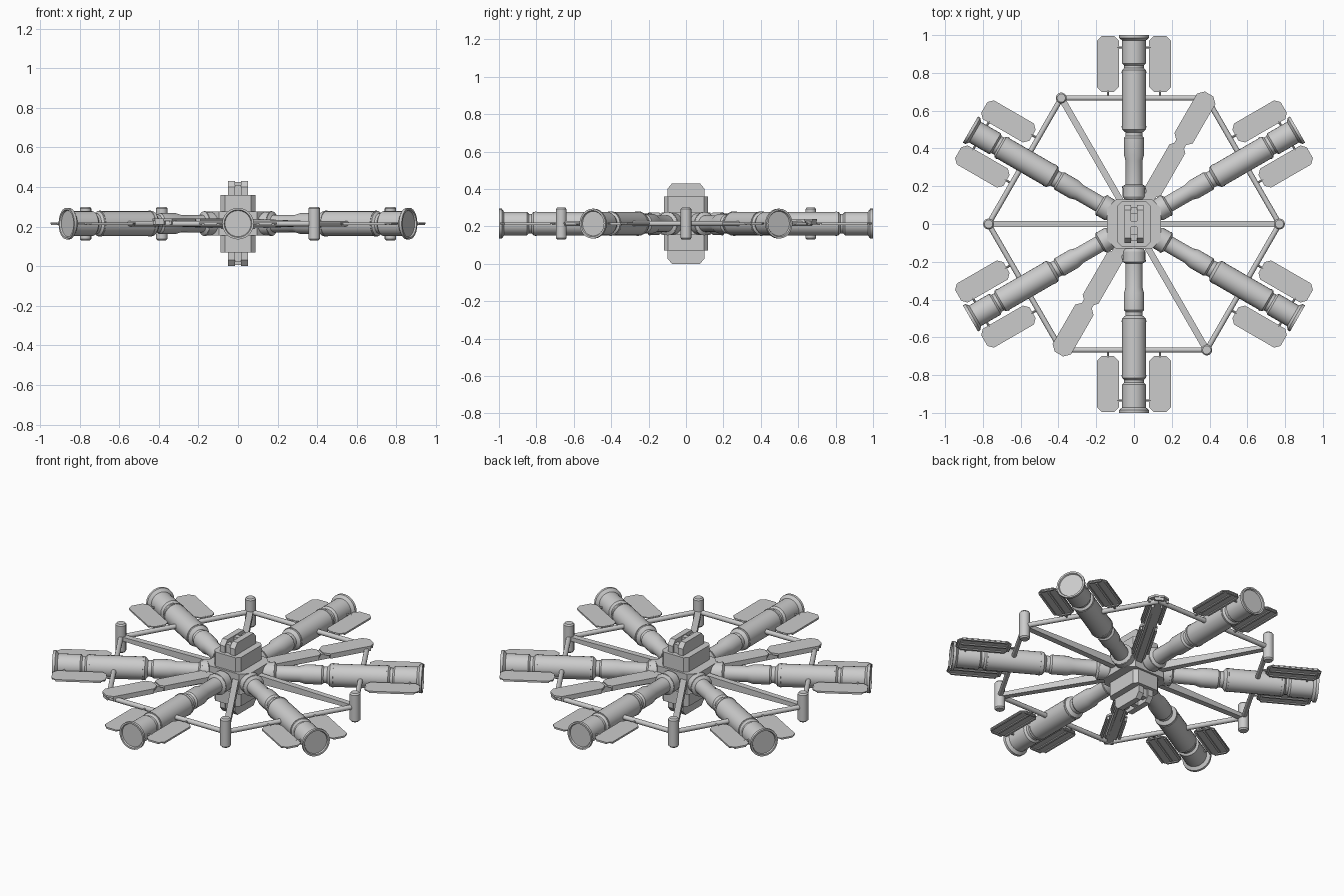
import bpy, bmesh
from math import radians, pi, sin, cos
from mathutils import Matrix, Vector

if "Cube" in bpy.data.objects:
    bpy.data.objects.remove(bpy.data.objects["Cube"])

ZC = 0.215  # height of the station's mid plane


def spin(deg):
    return Matrix.Translation((0, 0, ZC)) @ Matrix.Rotation(radians(deg), 4, 'Z')


def finish(name, bm, mat, smooth=False):
    bmesh.ops.recalc_face_normals(bm, faces=bm.faces)
    me = bpy.data.meshes.new(name)
    bm.to_mesh(me)
    bm.free()
    me.transform(mat)
    ob = bpy.data.objects.new(name, me)
    bpy.context.collection.objects.link(ob)
    if smooth:
        bpy.ops.object.select_all(action='DESELECT')
        ob.select_set(True)
        bpy.context.view_layer.objects.active = ob
        bpy.ops.object.shade_smooth_by_angle(angle=radians(32))
    return ob


def add_prism(bm, pts, lo, hi, place=lambda a, b, h: (a, b, h)):
    """Extrude a 2D outline from lo to hi."""
    rows = [[bm.verts.new(place(a, b, h)) for a, b in pts] for h in (lo, hi)]
    n = len(pts)
    bm.faces.new(rows[0])
    bm.faces.new(rows[1])
    for i in range(n):
        j = (i + 1) % n
        bm.faces.new((rows[0][i], rows[0][j], rows[1][j], rows[1][i]))


def chamfered(a0, a1, b0, b1, c):
    return [(a0 + c, b0), (a1 - c, b0), (a1, b0 + c), (a1, b1 - c),
            (a1 - c, b1), (a0 + c, b1), (a0, b1 - c), (a0, b0 + c)]


def add_box(bm, x0, x1, y0, y1, z0, z1):
    add_prism(bm, [(x0, y0), (x1, y0), (x1, y1), (x0, y1)], z0, z1)


def lathe(name, profile, mat, n=24):
    """Closed revolve of (distance, radius) points about local X."""
    bm = bmesh.new()
    rings = [[bm.verts.new((d, r * cos(2 * pi * i / n), r * sin(2 * pi * i / n)))
              for i in range(n)] for d, r in profile]
    for a, b in zip(rings, rings[1:]):
        for i in range(n):
            j = (i + 1) % n
            bm.faces.new((a[i], a[j], b[j], b[i]))
    bm.faces.new(rings[0])
    bm.faces.new(rings[-1])
    return finish(name, bm, mat, True)


def tube(name, p, q, r, n=12):
    d = Vector(q) - Vector(p)
    mat = Matrix.Translation(p) @ d.to_track_quat('X', 'Z').to_matrix().to_4x4()
    return lathe(name, [(0, r), (d.length, r)], mat, n)


def panel(name, a0, a1, b0, b1, c, top, plate, depth, mat):
    """Chamfered plate with frame ribs on its underside."""
    bm = bmesh.new()
    add_prism(bm, chamfered(a0, a1, b0, b1, c), top - plate, top)
    w = 0.012
    low, high = top - plate - depth, top - plate
    for b in (b0 + 0.002, (b0 + b1 - w) / 2, b1 - w - 0.002):
        add_box(bm, a0 + c, a1 - c, b, b + w, low, high)
    for a in (a0 + 0.004, a1 - w - 0.004):
        add_box(bm, a, a + w, b0 + c, b1 - c, low, high)
    return finish(name, bm, mat)


# Six docking arms with stepped tubes and recessed end caps
arm = [(0.08, 0.05), (0.13, 0.05), (0.145, 0.06), (0.20, 0.06), (0.21, 0.044),
       (0.335, 0.044), (0.365, 0.053), (0.455, 0.053), (0.465, 0.045),
       (0.485, 0.045), (0.50, 0.063), (0.815, 0.063), (0.825, 0.052),
       (0.84, 0.052), (0.85, 0.063), (0.972, 0.063), (0.985, 0.08),
       (1.0, 0.08), (1.0, 0.070), (0.992, 0.066)]
for k in range(6):
    m = spin(30 + 60 * k)
    lathe(f"arm_{k}", arm, m)
    for r in (0.19, 0.51, 0.80):
        rad = 0.0625 if r < 0.3 else 0.0655
        lathe(f"arm_band_{k}", [(r, rad - 0.01), (r, rad), (r + 0.008, rad),
                                (r + 0.008, rad - 0.01)], m)
    # Paired wing panels beside the arm end, with their pegs
    for s in (-1, 1):
        b0, b1 = sorted((s * 0.08, s * 0.196))
        panel(f"wing_panel_{k}", 0.70, 0.995, b0, b1, 0.025, 0.005, 0.006, 0.006, m)
        tube(f"wing_peg_{k}", m @ Vector((0.935, s * 0.05, 0)),
             m @ Vector((0.935, s * 0.09, 0)), 0.006, 8)
        tube(f"wing_strut_{k}", m @ Vector((0.665, s * 0.138, 0)),
             m @ Vector((0.71, s * 0.138, 0)), 0.006, 8)

# Outer hexagonal ring, spokes, posts and the two long panels
R = 0.77
for k in range(6):
    m = spin(60 * k)
    tube(f"ring_tube_{k}", m @ Vector((R, 0, 0)),
         spin(60 * k + 60) @ Vector((R, 0, 0)), 0.014)
    bm = bmesh.new()
    side = [(0.08, -0.025), (R, -0.011), (R, 0.011), (0.08, 0.025)]
    add_prism(bm, side, -0.017, 0.017, lambda a, b, h: (a, h, b))
    finish(f"spoke_{k}", bm, m)
    if k in (1, 4):
        panel("long_panel_outer", 0.495, 0.795, -0.056, 0.056, 0.03, 0.026, 0.012, 0.018, m)
        panel("long_panel_inner", 0.18, 0.48, -0.048, 0.048, 0.02, 0.026, 0.012, 0.018, m)
        bm = bmesh.new()
        add_box(bm, 0.12, 0.72, -0.03, 0.03, -0.012, 0.02)
        finish("long_panel_beam", bm, m)
    else:
        up = m @ Matrix.Translation((R, 0, 0)) @ Matrix.Rotation(-pi / 2, 4, 'Y')
        lathe(f"post_{k}", [(-0.085, 0.022), (-0.077, 0.029), (0.077, 0.029),
                            (0.085, 0.022)], up, 16)

# Hub: wide core, tall block and side cheeks
flat = spin(0)
bm = bmesh.new()
add_prism(bm, chamfered(-0.142, 0.142, -0.13, 0.13, 0.045), -0.06, 0.06)
finish("hub_core", bm, flat)
bm = bmesh.new()
add_prism(bm, chamfered(-0.088, 0.088, -0.118, 0.118, 0.022), -0.145, 0.145)
finish("hub_block", bm, flat)

# Slotted caps, mirrored above and below
across = lambda a, b, h: (h, a, b)
for s, label in ((1, "top"), (-1, "bottom")):
    bm = bmesh.new()
    cap = [(-0.1, 0.13 * s), (-0.1, 0.185 * s), (-0.075, 0.215 * s),
           (0.075, 0.215 * s), (0.1, 0.185 * s), (0.1, 0.13 * s)]
    for x0, x1 in ((-0.05, -0.016), (0.016, 0.05)):
        add_prism(bm, cap, x0, x1, across)
    z0, z1 = sorted((0.13 * s, 0.195 * s))
    add_box(bm, -0.016, 0.016, -0.09, -0.055, z0, z1)
    add_box(bm, -0.016, 0.016, 0.055, 0.09, z0, z1)
    z0, z1 = sorted((0.13 * s, 0.21 * s))
    add_box(bm, -0.016, 0.016, -0.015, 0.015, z0, z1)
    finish(f"{label}_cap", bm, flat)
